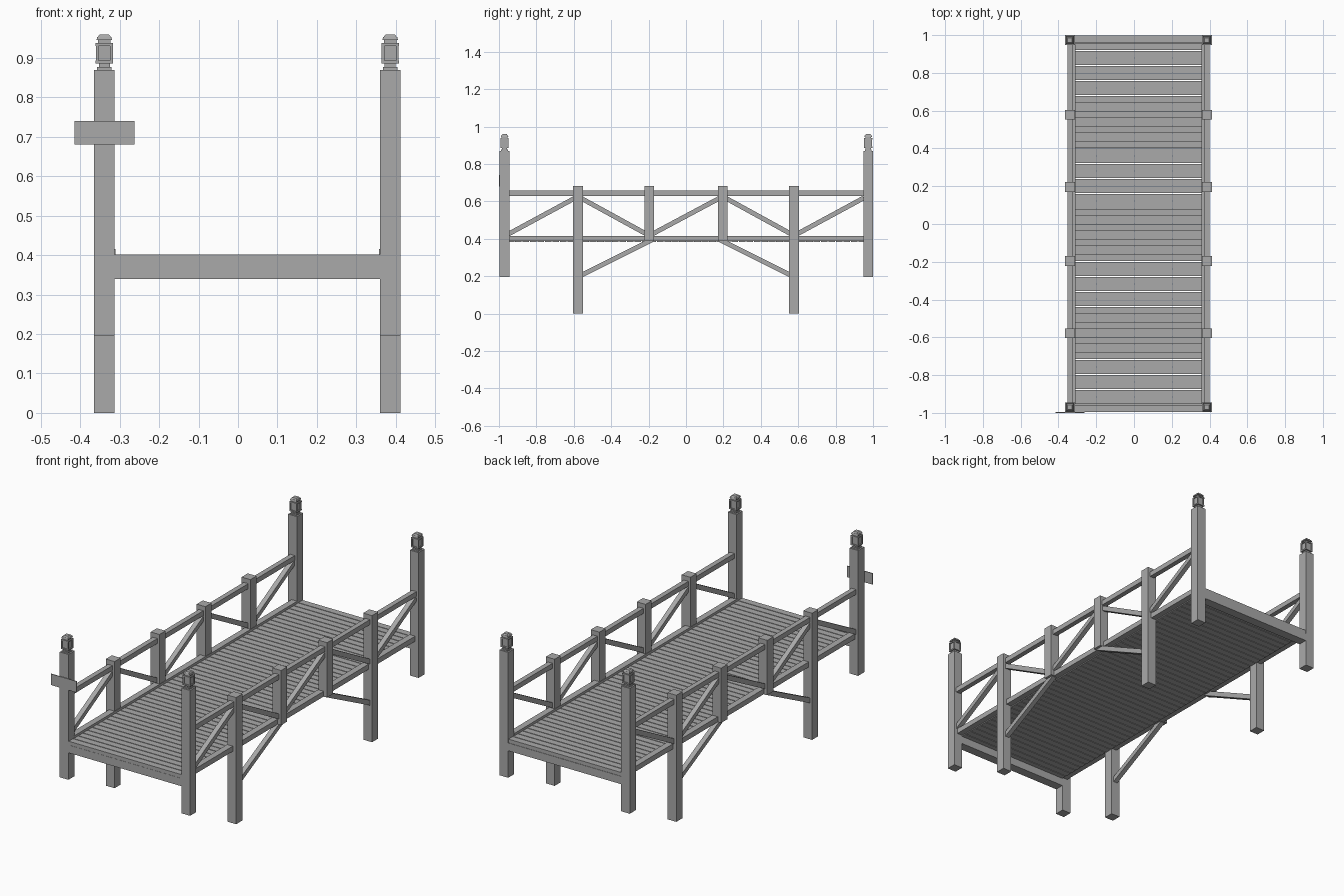
import bpy
import math

cube = bpy.data.objects.get("Cube")
if cube:
    bpy.data.objects.remove(cube, do_unlink=True)

grey = bpy.data.materials.new("plain grey")
grey.use_nodes = True
TONE = (0.4, 0.4, 0.4, 1)
grey.diffuse_color = TONE
grey.node_tree.nodes["Principled BSDF"].inputs["Base Color"].default_value = TONE

BOX_FACES = [(0, 3, 2, 1), (4, 5, 6, 7), (0, 1, 5, 4),
             (1, 2, 6, 5), (2, 3, 7, 6), (3, 0, 4, 7)]


def block(name, x, y, z0, z1, wx, wy, taper=1.0):
    """Box centred on x, y from z0 to z1; the top may taper."""
    verts = []
    for z, s in ((z0, 1), (z1, taper)):
        for sx, sy in ((-1, -1), (1, -1), (1, 1), (-1, 1)):
            verts.append((x + sx * wx * s / 2, y + sy * wy * s / 2, z))
    mesh = bpy.data.meshes.new(name)
    mesh.from_pydata(verts, [], BOX_FACES)
    mesh.materials.append(grey)
    ob = bpy.data.objects.new(name, mesh)
    bpy.context.collection.objects.link(ob)
    return ob


def brace(name, x, start, end, width=0.026, thick=0.025):
    """Straight timber in the y-z plane."""
    (y0, z0), (y1, z1) = start, end
    length = math.hypot(y1 - y0, z1 - z0)
    ob = block(name, 0, 0, -thick / 2, thick / 2, width, length)
    ob.location = (x, (y0 + y1) / 2, (z0 + z1) / 2)
    ob.rotation_euler.x = math.atan2(z1 - z0, y1 - y0)


def lantern(name, x, y):
    # Stacked layers: bottom, top, width, taper
    layers = [("foot", 0.868, 0.877, 0.036, 1), ("neck", 0.877, 0.888, 0.028, 1),
              ("base", 0.886, 0.893, 0.044, 1), ("core", 0.893, 0.931, 0.034, 1),
              ("lid", 0.931, 0.938, 0.044, 1), ("collar", 0.938, 0.945, 0.031, 1),
              ("roof", 0.945, 0.953, 0.040, 0.9), ("crown", 0.953, 0.959, 0.034, 0.7)]
    for part, z0, z1, w, taper in layers:
        block(f"{name}_{part}", x, y, z0, z1, w, w, taper)
    for sx in (-1, 1):
        for sy in (-1, 1):
            block(f"{name}_frame", x + sx * 0.018, y + sy * 0.018,
                  0.892, 0.932, 0.007, 0.007)


POST = 0.052
LEFT_X, RIGHT_X = 0.386, -0.339
MID_X = (LEFT_X + RIGHT_X) / 2
ENDS = (-0.970, 0.974)
LOW, HIGH = 0.425, 0.618

for side, x in (("left", LEFT_X), ("right", RIGHT_X)):
    inward = -1 if side == "left" else 1
    # End posts with lanterns
    for end, y in zip(("front", "back"), ENDS):
        block(f"{side}_{end}_end_post", x, y, 0.195, 0.87, POST, POST)
        lantern(f"{side}_{end}_lantern", x, y)
    # Support posts, short posts and lower struts
    for s in (-1, 1):
        block(f"{side}_support_post", x, s * 0.578, 0, 0.682, POST, POST)
        block(f"{side}_short_post", x, s * 0.196, 0.387, 0.682, POST, POST)
        brace(f"{side}_lower_strut", x, (s * 0.57, 0.2), (s * 0.18, 0.395))
    # Rails
    block(f"{side}_top_rail", x, 0, 0.63, 0.657, 0.027, 1.9)
    block(f"{side}_bottom_rail", x + inward * 0.011, 0, 0.387, 0.415, 0.034, 1.9)
    # Zigzag braces between neighbouring posts
    stops = [-0.965, -0.578, -0.196, 0.196, 0.578, 0.965]
    for i, (a, b) in enumerate(zip(stops, stops[1:])):
        z0, z1 = (LOW, HIGH) if i % 2 == 0 else (HIGH, LOW)
        brace(f"{side}_railing_brace", x, (a + 0.015, z0), (b - 0.015, z1))

# Deck planks
COUNT = 50
START, STOP = -0.996, 0.999
pitch = (STOP - START) / COUNT
for i in range(COUNT):
    block("deck_plank", MID_X, START + (i + 0.5) * pitch, 0.382, 0.402,
          LEFT_X - RIGHT_X - POST, pitch - 0.004)

# Cross beams under the deck ends
for y in ENDS:
    block("end_beam", MID_X, y, 0.34, 0.382, LEFT_X - RIGHT_X - POST, 0.05)

# Blank sign board on the front post
block("sign_board", RIGHT_X, -0.998, 0.68, 0.74, 0.152, 0.004)
